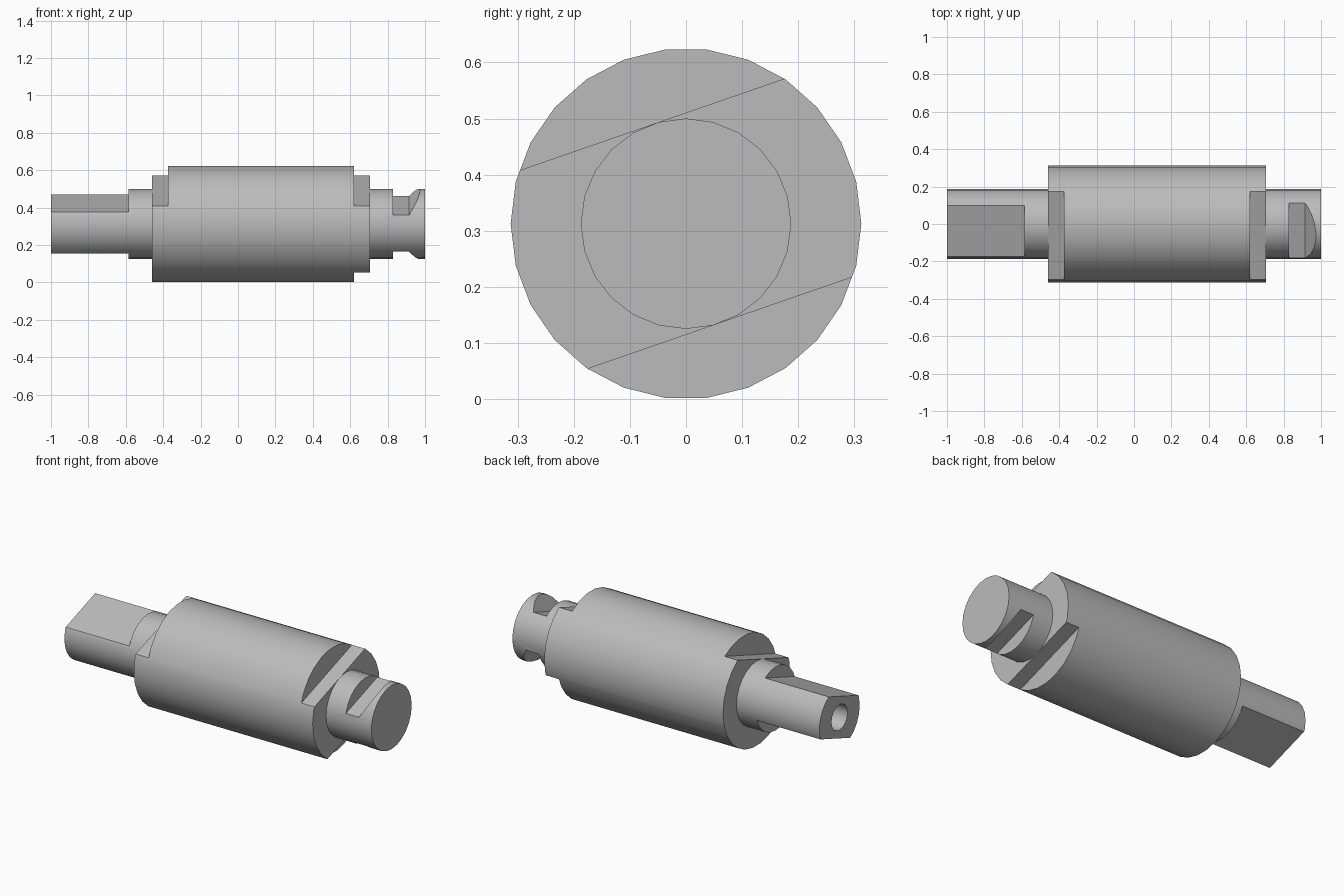
import bpy
import bmesh
import math
from mathutils import Matrix, Vector

old = bpy.data.objects.get("Cube")
if old:
    bpy.data.objects.remove(old, do_unlink=True)

AXIS_Z = 0.3125
TILT = math.radians(19.1)   # every flat leans by the same angle
BODY_R, SHAFT_R = 0.3125, 0.1875

steel = bpy.data.materials.new("grey steel")
steel.use_nodes = True
colour = (0.5, 0.5, 0.5, 1)
steel.diffuse_color = colour
steel.node_tree.nodes["Principled BSDF"].inputs["Base Color"].default_value = colour


def to_object(name, bm):
    bmesh.ops.recalc_face_normals(bm, faces=bm.faces)
    mesh = bpy.data.meshes.new(name)
    bm.to_mesh(mesh)
    bm.free()
    mesh.materials.append(steel)
    obj = bpy.data.objects.new(name, mesh)
    bpy.context.collection.objects.link(obj)
    return obj


def rod(name, x0, x1, radius, sides):
    """Cylinder lying along x."""
    bm = bmesh.new()
    place = Matrix.Translation(((x0 + x1) / 2, 0, AXIS_Z)) @ Matrix.Rotation(math.pi / 2, 4, "Y")
    bmesh.ops.create_cone(bm, cap_ends=True, segments=sides, radius1=radius,
                          radius2=radius, depth=x1 - x0, matrix=place)
    return to_object(name, bm)


def flat_cutter(profile, turn):
    """Prism from (x, height above axis) points, turned about the axis."""
    bm = bmesh.new()
    face = bm.faces.new([bm.verts.new((x, -0.5, h)) for x, h in profile])
    new = bmesh.ops.extrude_face_region(bm, geom=[face])["geom"]
    bmesh.ops.translate(bm, vec=Vector((0, 1, 0)),
                        verts=[v for v in new if isinstance(v, bmesh.types.BMVert)])
    bm.transform(Matrix.Translation((0, 0, AXIS_Z)) @ Matrix.Rotation(turn, 4, "X"))
    return to_object("flat_cutter", bm)


def cut(obj, cutter):
    mod = obj.modifiers.new("cut", "BOOLEAN")
    mod.operation = "DIFFERENCE"
    mod.solver = "EXACT"
    mod.object = cutter
    bpy.ops.object.select_all(action="DESELECT")
    bpy.context.view_layer.objects.active = obj
    obj.select_set(True)
    bpy.ops.object.modifier_apply(modifier=mod.name)
    bpy.data.objects.remove(cutter, do_unlink=True)


def cut_pair(obj, profile):
    """Same cut on opposite sides of the axis."""
    for turn in (TILT, TILT + math.pi):
        cut(obj, flat_cutter(profile, turn))


def step(x0, x1, height):
    return [(x0, height), (x1, height), (x1, 0.5), (x0, 0.5)]


# Thick body with wrench flats at both ends
body = rod("body", -0.46, 0.705, BODY_R, 26)
cut_pair(body, step(-0.6, -0.375, 0.187))
cut_pair(body, step(0.62, 0.8, 0.187))

# Drive shaft with long flats and a bore in its end
drive_shaft = rod("drive_shaft", -1, -0.46, SHAFT_R, 24)
cut_pair(drive_shaft, step(-1.2, -0.585, 0.117))
cut(drive_shaft, rod("bore_cutter", -1.1, -0.7, 0.075, 16))

# Notched shaft, each notch with one sloping wall
notched_shaft = rod("notched_shaft", 0.705, 1, SHAFT_R, 24)
notch_floor, slope_top = 0.104, 0.19
cut_pair(notched_shaft, [(0.83, notch_floor), (0.915, notch_floor),
                         (0.975, slope_top), (0.975, 0.5), (0.83, 0.5)])

for part in (body, drive_shaft, notched_shaft):
    bpy.ops.object.select_all(action="DESELECT")
    bpy.context.view_layer.objects.active = part
    part.select_set(True)
    bpy.ops.object.shade_smooth_by_angle(angle=math.radians(30))
